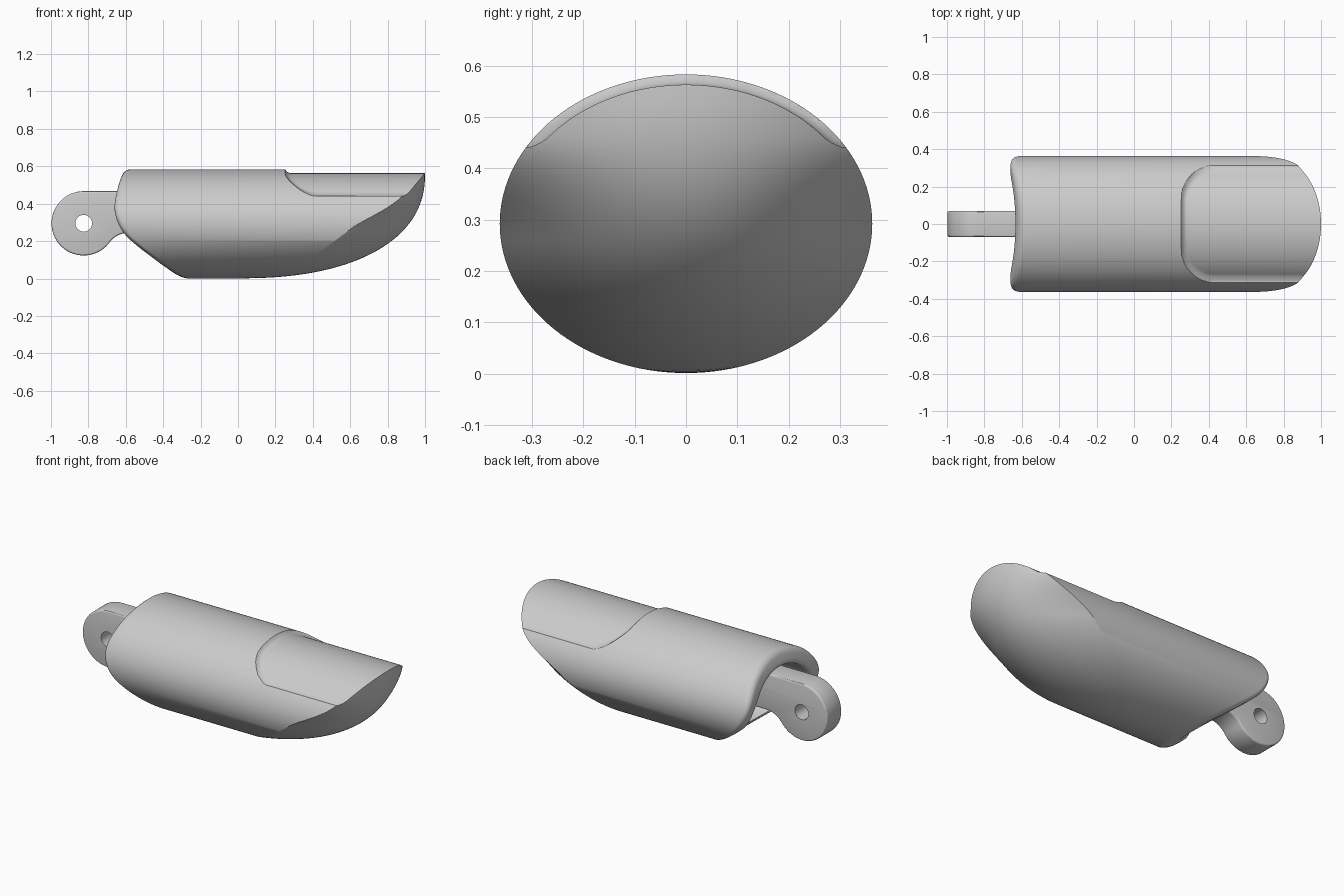
import bpy, bmesh, math

cube = bpy.data.objects.get("Cube")
if cube:
    bpy.data.objects.remove(cube, do_unlink=True)

RY, RZ, CZ = 0.363, 0.291, 0.292   # oval section of the sleeve
WALL, FILLET = 0.095, 0.03
SEG = 128

grey = bpy.data.materials.new("light grey")
grey.use_nodes = True
colour = (0.6, 0.6, 0.6, 1)
grey.diffuse_color = colour
grey.node_tree.nodes["Principled BSDF"].inputs["Base Color"].default_value = colour


def make_object(name, bm):
    bmesh.ops.recalc_face_normals(bm, faces=bm.faces)
    mesh = bpy.data.meshes.new(name)
    bm.to_mesh(mesh)
    bm.free()
    mesh.materials.append(grey)
    obj = bpy.data.objects.new(name, mesh)
    bpy.context.collection.objects.link(obj)
    return obj


def prism(name, outline, low, high):
    """Extrude an x-z outline along y."""
    return make_object(name, loft([[(a, h, b) for a, b in outline] for h in (low, high)]))


def loft(rings):
    """Skin closed rings of points and cap both ends."""
    bm = bmesh.new()
    loops = [[bm.verts.new(p) for p in ring] for ring in rings]
    n = len(loops[0])
    for a, b in zip(loops, loops[1:]):
        for i in range(n):
            j = (i + 1) % n
            bm.faces.new((a[i], a[j], b[j], b[i]))
    bm.faces.new(loops[0])
    bm.faces.new(loops[-1])
    return bm


def activate(obj):
    bpy.ops.object.select_all(action="DESELECT")
    obj.select_set(True)
    bpy.context.view_layer.objects.active = obj


def subtract(obj, cutter):
    mod = obj.modifiers.new("cut", "BOOLEAN")
    mod.operation = "DIFFERENCE"
    mod.solver = "EXACT"
    mod.object = cutter
    activate(obj)
    bpy.ops.object.modifier_apply(modifier=mod.name)
    bpy.data.objects.remove(cutter, do_unlink=True)


def smooth(obj, degrees):
    activate(obj)
    bpy.ops.object.shade_smooth_by_angle(angle=math.radians(degrees))


def arc(cx, cy, r, start, end, steps):
    angles = [math.radians(start + (end - start) * i / steps) for i in range(steps + 1)]
    return [(cx + r * math.cos(a), cy + r * math.sin(a)) for a in angles]


def oval(inset, scale=1.0, count=SEG):
    angles = [math.tau * i / count for i in range(count)]
    return [((RY - inset) * scale * math.cos(a), CZ + (RZ - inset) * scale * math.sin(a))
            for a in angles]


def ease(t):
    t = min(1, max(0, t))
    return t * t * (3 - 2 * t)


# Side profile of the open end, as (z, x), smoothly interpolated
RIM = [(0.0, -0.30), (0.095, -0.435), (0.215, -0.585), (0.29, -0.638),
       (0.38, -0.66), (0.5, -0.638), (0.59, -0.605)]


def rim_x(z):
    z = min(max(z, RIM[0][0]), RIM[-1][0])
    slopes = []
    for i in range(len(RIM)):
        a, b = RIM[max(i - 1, 0)], RIM[min(i + 1, len(RIM) - 1)]
        slopes.append((b[1] - a[1]) / (b[0] - a[0]))
    for i in range(len(RIM) - 1):
        (z0, x0), (z1, x1) = RIM[i], RIM[i + 1]
        if z <= z1:
            h, t = z1 - z0, (z - z0) / (z1 - z0)
            return ((1 + 2 * t) * (1 - t) ** 2 * x0 + t * (1 - t) ** 2 * h * slopes[i]
                    + ease(t) * x1 + t * t * (t - 1) * h * slopes[i + 1])


# Full domed pad that trims the fingertip, narrower below the nail
def tip_x(y, z):
    power = 2.3
    drop = max(0, 0.563 - z) / 0.562
    narrow = 2.3 + 1.2 * ease((0.46 - z) / 0.2)
    return max(0, 1 - drop ** power - narrow * y * y) ** (1 / power)


# Hollow sleeve: inner wall, rim with two filleted edges, outer wall, domed tip
rings = [[(0.05, y, z) for y, z in oval(WALL)]]
quarter = arc(0, 0, FILLET, 0, 90, 8)
inner = [(WALL - FILLET + c, FILLET - s) for c, s in quarter]
outer = [(FILLET - c, FILLET - s) for c, s in reversed(quarter)]
for inset, back in inner + outer:
    rings.append([(rim_x(z) + back, y, z) for y, z in oval(inset)])
DOME = 40
for i in range(DOME):
    s = math.cos(math.pi / 2 * i / DOME)
    rings.append([(tip_x(y, z), y, z) for y, z in oval(0, s)])
sleeve = make_object("finger_sleeve", loft(rings))


# Nail bed: depth grows from the edge of a rounded rectangle, leaving a soft step
def nail_inset(x, y):
    radius, back, side = 0.18, 0.252, 0.314
    dx, dy = back + radius - x, abs(y) - (side - radius)
    inside = radius - math.hypot(max(dx, 0), max(dy, 0)) - min(max(dx, dy), 0)
    if inside < 0:
        return -0.003
    t = min(1, inside / 0.03)
    return 0.02 * (1 - (1 - t) ** 2)


stations = [0.1] + [0.24 + 0.006 * i for i in range(38)] + [1.5]
rings = []
for x in stations:
    ring = []
    for y, z in oval(0, 1.0, SEG * 2):
        depth = nail_inset(x, y) if z > CZ else 0.02
        ring.append((x, y * (1 - depth / RY), CZ + (z - CZ) * (1 - depth / RZ)))
    rings.append(ring)
nail_cutter = prism("nail_cutter", [(0.2, 0.441), (1.3, 0.441), (1.3, 0.8), (0.2, 0.8)],
                    -0.45, 0.45)
subtract(nail_cutter, make_object("nail_bed_core", loft(rings)))
subtract(sleeve, nail_cutter)
smooth(sleeve, 25)

# Hinge tab: round eye, concave throat and straight shank running into the sleeve
eye = (-0.825, 0.295)
outline = arc(*eye, 0.172, 90, 323.4, 48)
outline += arc(-0.5825, 0.115, 0.13, 143.4, 90, 12)[1:]
outline += [(0.1, 0.245), (0.1, 0.467)]
tab = prism("hinge_tab", outline, -0.07, 0.07)
bevel = tab.modifiers.new("soft edges", "BEVEL")
bevel.width = 0.01
bevel.segments = 3
bevel.use_clamp_overlap = False
bevel.limit_method = "ANGLE"
bevel.angle_limit = math.radians(50)
activate(tab)
bpy.ops.object.modifier_apply(modifier=bevel.name)
subtract(tab, prism("pin_hole", arc(*eye, 0.045, 0, 348.75, 31), -0.2, 0.2))
smooth(tab, 30)
